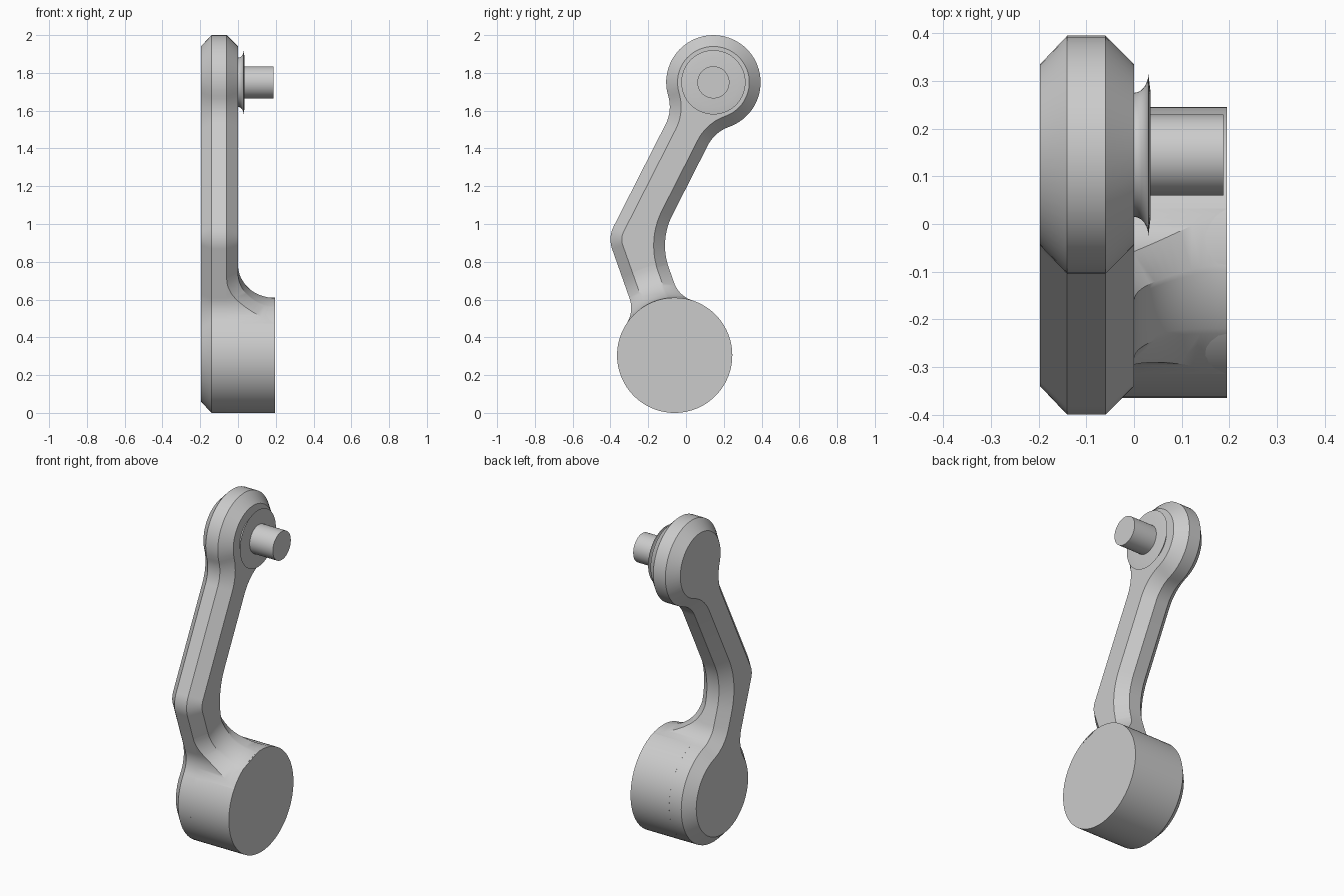
import bpy, bmesh
from math import sin, cos, asin, acos, sqrt, pi, atan2, radians
from mathutils import Vector

if "Cube" in bpy.data.objects:
    bpy.data.objects.remove(bpy.data.objects["Cube"])

grey = bpy.data.materials.new("plain grey")
grey.use_nodes = True
grey.diffuse_color = (0.6, 0.6, 0.6, 1)
grey.node_tree.nodes["Principled BSDF"].inputs["Base Color"].default_value = (0.6, 0.6, 0.6, 1)

# Layout in the (y, z) plane
HUB, TIP = Vector((-0.06, 0.305)), Vector((0.145, 1.75))
BEND = Vector((-0.277, 0.92))
HUB_R, TIP_R = 0.305, 0.25
HALF_W, CHAMFER = 0.125, 0.06
HUB_FILLET, TIP_FILLET = 0.15, 0.2
BACK, RIM_BACK, RIM_FRONT, HUB_FRONT = -0.197, -0.14, -0.06, 0.195


def loft(name, rings):
    """Skin closed rings of 3D points and cap both ends."""
    bm = bmesh.new()
    loops = [[bm.verts.new(p) for p in ring] for ring in rings]
    for a, b in zip(loops, loops[1:]):
        for i in range(len(a)):
            bm.faces.new((a[i - 1], a[i], b[i], b[i - 1]))
    bm.faces.new(loops[0])
    bm.faces.new(loops[-1])
    bmesh.ops.recalc_face_normals(bm, faces=bm.faces[:])
    mesh = bpy.data.meshes.new(name)
    bm.to_mesh(mesh)
    bm.free()
    mesh.materials.append(grey)
    obj = bpy.data.objects.new(name, mesh)
    bpy.context.collection.objects.link(obj)
    bpy.ops.object.select_all(action='DESELECT')
    obj.select_set(True)
    bpy.context.view_layer.objects.active = obj
    bpy.ops.object.shade_smooth_by_angle(angle=radians(30))
    return obj


def at_x(x, points):
    return [(x, p[0], p[1]) for p in points]


def turned(name, centre, profile, n=64):
    """Round part along x from (x, radius) pairs."""
    loft(name, [at_x(x, [centre + r * Vector((cos(2 * pi * i / n), sin(2 * pi * i / n)))
                         for i in range(n)]) for x, r in profile])


def arc(centre, start, end, radius, n=10):
    """Short arc between two directions."""
    a = atan2(start.y, start.x)
    sweep = (atan2(end.y, end.x) - a + pi) % (2 * pi) - pi
    return [centre + radius * Vector((cos(a + sweep * i / n), sin(a + sweep * i / n)))
            for i in range(n + 1)]


def side_normal(d, side):
    return Vector((-d.y, d.x)) * side


def fillet(centre, d, side, r, f, inset):
    """Concave blend from a round end to the arm edge."""
    n = side_normal(d, side)
    q = centre + d * sqrt((r + f) ** 2 - (HALF_W + f) ** 2) + n * (HALF_W + f)
    return arc(q, centre - q, -n, f + inset)


def bend(lower, upper, side, radius):
    """Rounded elbow; a negative radius gives the inner side."""
    n0, n1 = side_normal(lower, side), side_normal(upper, side)
    mid = (n0 + n1).normalized()
    q = BEND + mid * (HALF_W - radius) / mid.dot(n0)
    return q, n0, n1


LOWER, UPPER = (BEND - HUB).normalized(), (TIP - BEND).normalized()


def edge(side, radius, inset):
    q, n0, n1 = bend(LOWER, UPPER, side, radius)
    return (fillet(HUB, LOWER, side, HUB_R, HUB_FILLET, inset)
            + arc(q, n0, n1, radius - inset)
            + fillet(TIP, -UPPER, -side, TIP_R, TIP_FILLET, inset)[::-1])


def round_end(centre, start, end, n=40):
    """Long way round a circular end, clockwise."""
    s, e = start - centre, end - centre
    a = atan2(s.y, s.x)
    sweep = (a - atan2(e.y, e.x)) % (2 * pi)
    return [centre + s.length * Vector((cos(a - sweep * i / n), sin(a - sweep * i / n)))
            for i in range(1, n)]


def outline(inset):
    left, right = edge(1, 0.15, inset), edge(-1, -0.35, inset)[::-1]
    return (left + round_end(TIP, left[-1], right[0])
            + right + round_end(HUB, right[-1], left[0]))


# Bent arm with chamfered rims
full, small = outline(0), outline(CHAMFER)
loft("crank_arm", [at_x(BACK, small), at_x(RIM_BACK, full),
                   at_x(RIM_FRONT, full), at_x(0, small)])

# Thick hub drum at the lower end
turned("hub_drum", HUB, [(RIM_FRONT, HUB_R), (HUB_FRONT, HUB_R)], 96)


# Swept blend from the arm face up to the drum
def half_angle(radius, inset):
    reach, w, f = HUB_R + HUB_FILLET, HALF_W - inset, HUB_FILLET + inset
    line_start = sqrt(reach ** 2 - (HALF_W + HUB_FILLET) ** 2 + w ** 2)
    if radius > line_start:
        return asin(w / radius)
    c = (radius ** 2 + reach ** 2 - f ** 2) / (2 * radius * reach)
    return asin((HALF_W + HUB_FILLET) / reach) - acos(min(1, c))


rows, cols, spread = 16, 12, 0.185
axis = atan2(LOWER.y, LOWER.x)
sections = []
for k in range(rows + 1):
    a = pi / 2 * k / rows
    radius, rise = HUB_R + spread * (1 - cos(a)), 1 - sin(a)
    rim, inner = half_angle(radius, 0), half_angle(radius, CHAMFER)
    steps = [(-rim, RIM_FRONT)]
    steps += [(inner * (2 * i / cols - 1), 0) for i in range(cols + 1)]
    steps += [(rim, RIM_FRONT)]
    section = [(base + (HUB_FRONT - base) * rise, phi) for phi, base in steps]
    section += [(RIM_FRONT - 0.002, rim), (RIM_FRONT - 0.002, -rim)]
    sections.append([(x, HUB.x + radius * cos(axis + phi), HUB.y + radius * sin(axis + phi))
                     for x, phi in section])
loft("hub_blend", sections)

# Flared collar and handle pin at the upper end
flare = [(0.035 * (1 - cos(t * pi / 12)), 0.13 + 0.04 * (1 - sin(t * pi / 12))) for t in range(7)]
turned("pin_collar", TIP, [(-0.02, 0.17)] + [(0.03 - x * 0.86, r) for x, r in flare[::-1]][::-1][::-1]
       + [(0.035, 0.13)])
turned("handle_pin", TIP, [(0.02, 0.085), (0.188, 0.085)])
